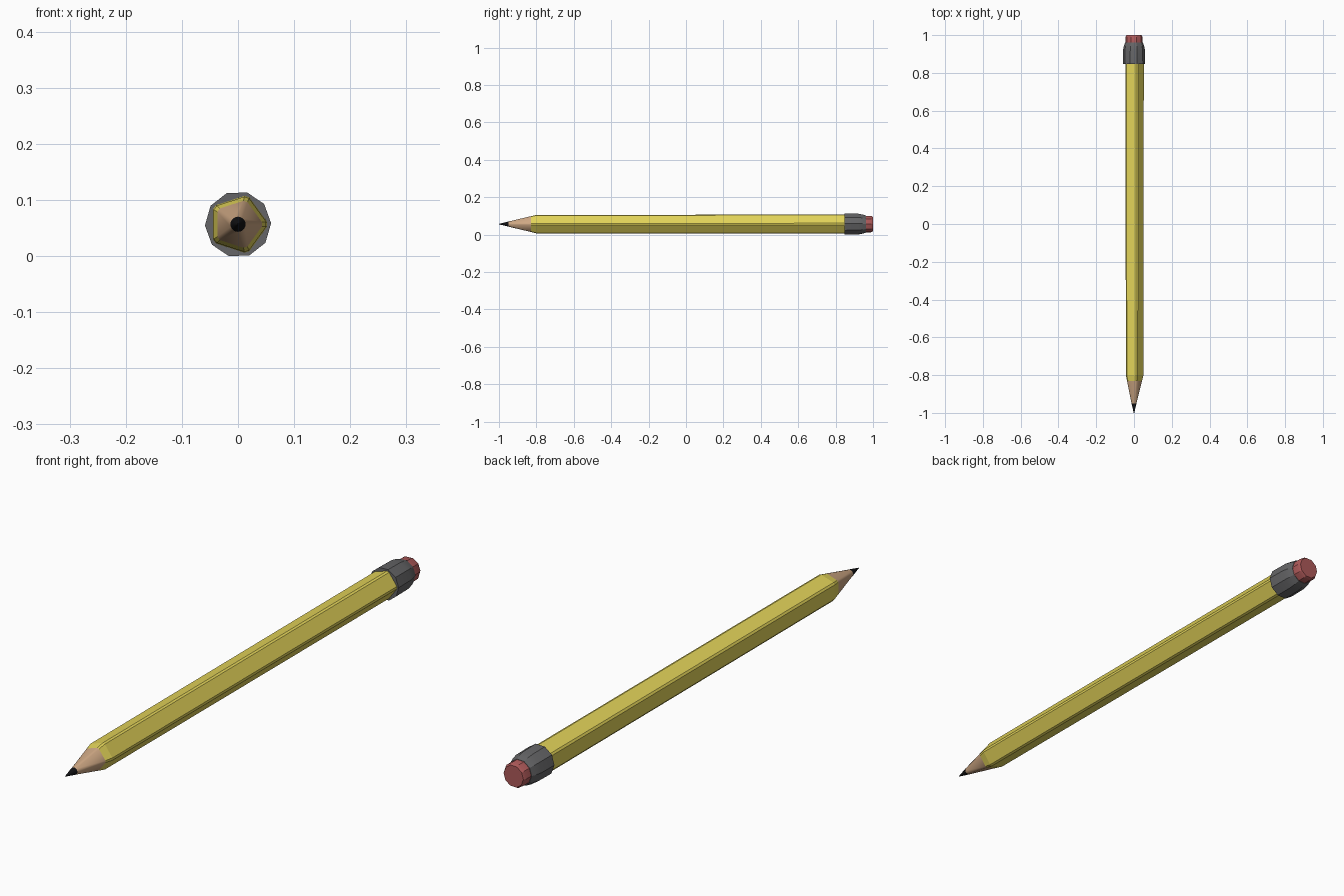
import bpy, bmesh, math

if "Cube" in bpy.data.objects:
    bpy.data.objects.remove(bpy.data.objects["Cube"])

CZ = 0.0565  # height of the pencil axis


def material(name, rgb):
    m = bpy.data.materials.new(name)
    m.diffuse_color = (*rgb, 1)
    m.use_nodes = True
    m.node_tree.nodes["Principled BSDF"].inputs["Base Color"].default_value = m.diffuse_color
    return m


yellow = material("yellow paint", (0.76, 0.65, 0.10))
wood = material("bare wood", (0.62, 0.39, 0.23))
lead = material("black lead", (0.006, 0.006, 0.007))
metal = material("grey metal", (0.13, 0.13, 0.135))
rubber = material("pink rubber", (0.42, 0.10, 0.10))


def circle(n, r, offset=0.0):
    return [(r * math.cos(offset + math.tau * i / n),
             r * math.sin(offset + math.tau * i / n)) for i in range(n)]


def pentagon(r, cut):
    """Pentagon with narrow cut corners, one corner pointing to +x."""
    pts = []
    for i in range(5):
        for s in (-cut, cut):
            a = math.tau * i / 5 + s
            pts.append((r * math.cos(a), r * math.sin(a)))
    return pts


def loft(name, sections, mat, smooth=None):
    """Skin a list of (y, outline) sections and cap both ends."""
    bm = bmesh.new()
    rings = [[bm.verts.new((x, y, CZ + z)) for x, z in pts] for y, pts in sections]
    n = len(rings[0])
    for a, b in zip(rings, rings[1:]):
        for i in range(n):
            j = (i + 1) % n
            bm.faces.new((a[i], a[j], b[j], b[i]))
    bm.faces.new(rings[0])
    bm.faces.new(rings[-1])
    bmesh.ops.recalc_face_normals(bm, faces=bm.faces)
    me = bpy.data.meshes.new(name)
    bm.to_mesh(me)
    bm.free()
    me.materials.append(mat)
    ob = bpy.data.objects.new(name, me)
    bpy.context.collection.objects.link(ob)
    if smooth:
        bpy.ops.object.select_all(action='DESELECT')
        ob.select_set(True)
        bpy.context.view_layer.objects.active = ob
        bpy.ops.object.shade_smooth_by_angle(angle=math.radians(smooth))
    return ob


# Painted five-sided shaft, with a sloped collar where it was sharpened
CUT = math.radians(5)
loft("shaft", [(-0.83, pentagon(0.043, CUT)),
               (-0.80, pentagon(0.0505, CUT)),
               (0.86, pentagon(0.052, CUT))], yellow)

# Sharpened wood and lead point
loft("wood_tip", [(-0.83, pentagon(0.043, CUT)),
                  (-0.95, pentagon(0.0135, math.radians(18)))], wood, 50)
loft("lead_tip", [(-0.95, circle(20, 0.0135)),
                  (-1.0, circle(20, 0.0012))], lead, 50)

# Ten-sided metal sleeve, tapering towards the eraser
TURN = math.radians(2)
loft("ferrule", [(0.847, circle(10, 0.059, TURN)),
                 (0.92, circle(10, 0.058, TURN)),
                 (0.945, circle(10, 0.053, TURN)),
                 (0.962, circle(10, 0.047, TURN))], metal, 30)

# Eraser with a softened end
loft("eraser", [(0.95, circle(10, 0.0455, TURN)),
                (0.99, circle(10, 0.0455, TURN)),
                (1.0, circle(10, 0.040, TURN))], rubber, 30)
